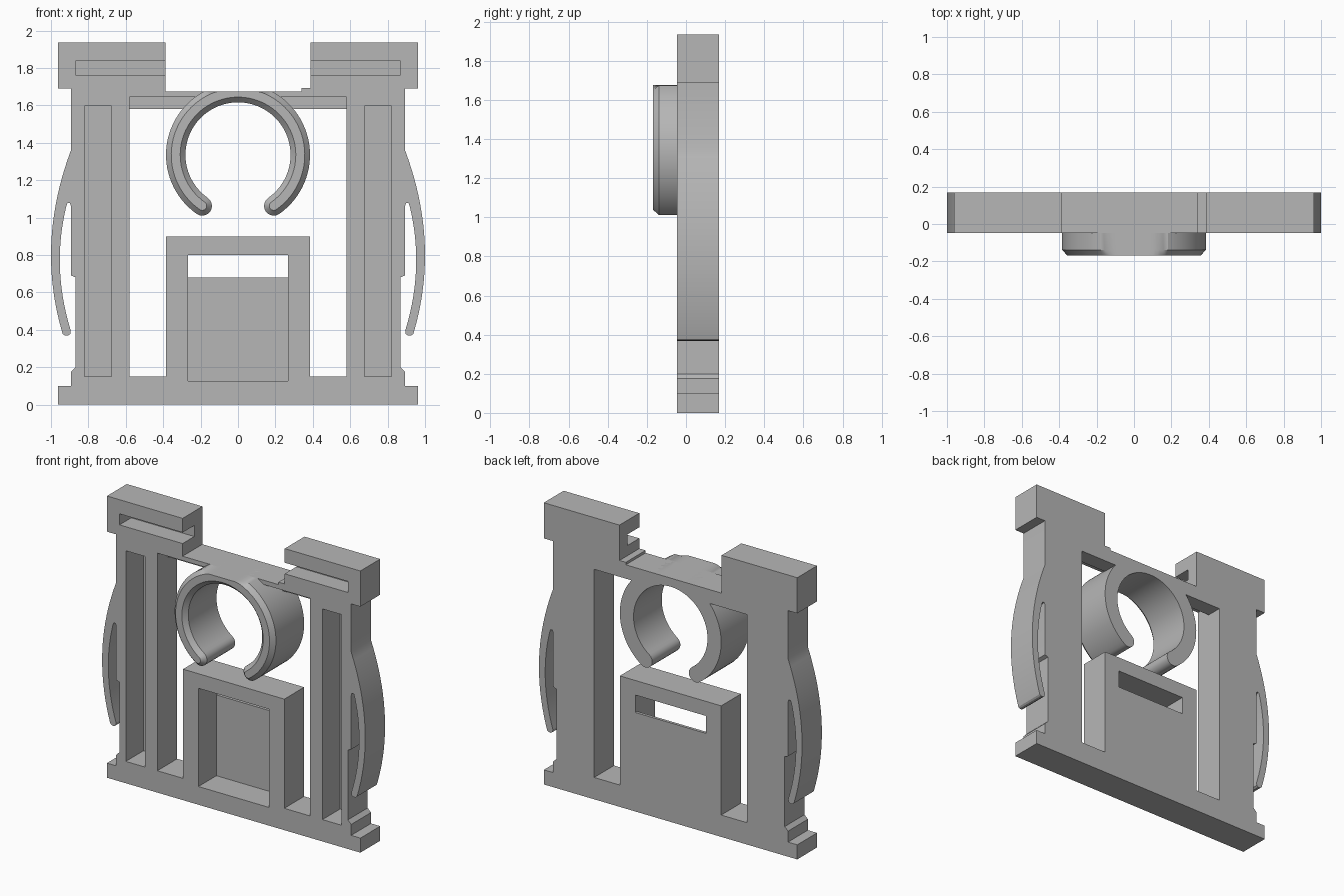
import bpy, bmesh, math

cube = bpy.data.objects.get("Cube")
if cube:
    bpy.data.objects.remove(cube, do_unlink=True)

GREY = (0.47, 0.47, 0.47, 1)
mat = bpy.data.materials.new("mid grey plastic")
mat.use_nodes = True
mat.diffuse_color = GREY
mat.node_tree.nodes["Principled BSDF"].inputs["Base Color"].default_value = GREY

FRONT, BACK = -0.047, 0.168
BAR_TOP = 1.675


def loft(name, sections):
    """Solid from matching (x, z) outlines placed at several y depths."""
    bm = bmesh.new()
    rings = [[bm.verts.new((x, y, z)) for x, z in pts] for y, pts in sections]
    for a, b in zip(rings, rings[1:]):
        for i in range(len(a)):
            j = (i + 1) % len(a)
            bm.faces.new((a[i], a[j], b[j], b[i]))
    bm.faces.new(rings[0])
    bm.faces.new(rings[-1][::-1])
    bmesh.ops.recalc_face_normals(bm, faces=bm.faces[:])
    mesh = bpy.data.meshes.new(name)
    bm.to_mesh(mesh)
    bm.free()
    obj = bpy.data.objects.new(name, mesh)
    bpy.context.collection.objects.link(obj)
    mesh.materials.append(mat)
    return obj


def box(name, x0, x1, z0, z1, y0, y1):
    pts = [(x0, z0), (x1, z0), (x1, z1), (x0, z1)]
    return loft(name, [(y0, pts), (y1, pts)])


def cut(obj, *size):
    tool = box("cutter", *size)
    tool.hide_render = True
    mod = obj.modifiers.new("cut", 'BOOLEAN')
    mod.operation, mod.solver, mod.object = 'DIFFERENCE', 'EXACT', tool
    bpy.context.view_layer.objects.active = obj
    bpy.ops.object.modifier_apply(modifier=mod.name)
    bpy.data.objects.remove(tool, do_unlink=True)


def smooth(obj):
    bpy.ops.object.select_all(action='DESELECT')
    obj.select_set(True)
    bpy.context.view_layer.objects.active = obj
    bpy.ops.object.shade_smooth_by_angle(angle=math.radians(25))


def bow(a, m, c, n=20):
    """Gentle curve from a to c that passes m halfway."""
    pts = []
    for i in range(n + 1):
        t = i / n
        wa, wm, wc = (1 - t) * (1 - 2 * t), 4 * t * (1 - t), t * (2 * t - 1)
        pts.append(tuple(wa * p + wm * q + wc * r for p, q, r in zip(a, m, c)))
    return pts


# Frame outline: foot, side, springy side arm with slot, head
half = [(.963, 0), (.963, .1), (.893, .1), (.893, .175), (.868, .2),
        (.868, .68), (.893, .69), (.893, 1.06), (.898, 1.077), (.912, 1.077)]
half += bow((.918, 1.06), (.952, .73), (.894, .395))
half += [(.897, .377), (.91, .368), (.927, .37), (.937, .378)]
half += bow((.941, .39), (.998, .87), (.893, 1.36))
half += [(.893, 1.69), (.963, 1.69), (.963, 1.935), (.388, 1.935), (.388, BAR_TOP)]
outline = half + [(-x, z) for x, z in reversed(half)]
frame = loft("frame", [(FRONT, outline), (BACK, outline)])

# Openings right through the frame
cut(frame, -.58, .58, .9, 1.58, -1, 1)
cut(frame, -.2, .2, 1.5, 1.645, -1, 1)
cut(frame, -.268, .268, .68, .8, -1, 1)
# Recesses from the front: bar step and centre panel
cut(frame, -.58, .58, 1.5, 1.645, -1, .06)
cut(frame, -.268, .268, .125, .8, -1, .148)
for s in (-1, 1):
    def side(x0, x1):
        return sorted((s * x0, s * x1))
    cut(frame, *side(.385, .58), .15, 1.2, -1, 1)
    # Pillar groove and head slot
    cut(frame, *side(.675, .82), .15, 1.597, -1, .145)
    cut(frame, *side(.3, .868), 1.762, 1.838, -1, .08)
smooth(frame)

# Small step beside one head
box("bar_step", .34, .388, 1.66, 1.692, FRONT, BACK)


def clip_outline(d):
    """Open ring with round ends, shrunk by d, flattened on top."""
    outer, inner, cz = .385 - d, .281 + d, 1.335
    mid, cap = (outer + inner) / 2, (outer - inner) / 2
    a0, a1 = math.radians(-55), math.radians(235)

    def arc(cx, cy, r, start, end, n):
        return [(cx + r * math.cos(start + (end - start) * i / n),
                 cy + r * math.sin(start + (end - start) * i / n)) for i in range(n + 1)]

    def tip(a, start):
        return arc(mid * math.cos(a), cz + mid * math.sin(a), cap,
                   start, start + math.pi, 10)[1:-1]
    pts = arc(0, cz, outer, a0, a1, 72) + tip(a1, a1)
    pts += arc(0, cz, inner, a1, a0, 72) + tip(a0, a0 + math.pi)
    return [(x, min(z, BAR_TOP)) for x, z in pts]


# Round snap clip with chamfered front
clip = loft("ring_clip", [(-.168, clip_outline(.028)), (-.138, clip_outline(0)),
                          (BACK, clip_outline(0))])
smooth(clip)
